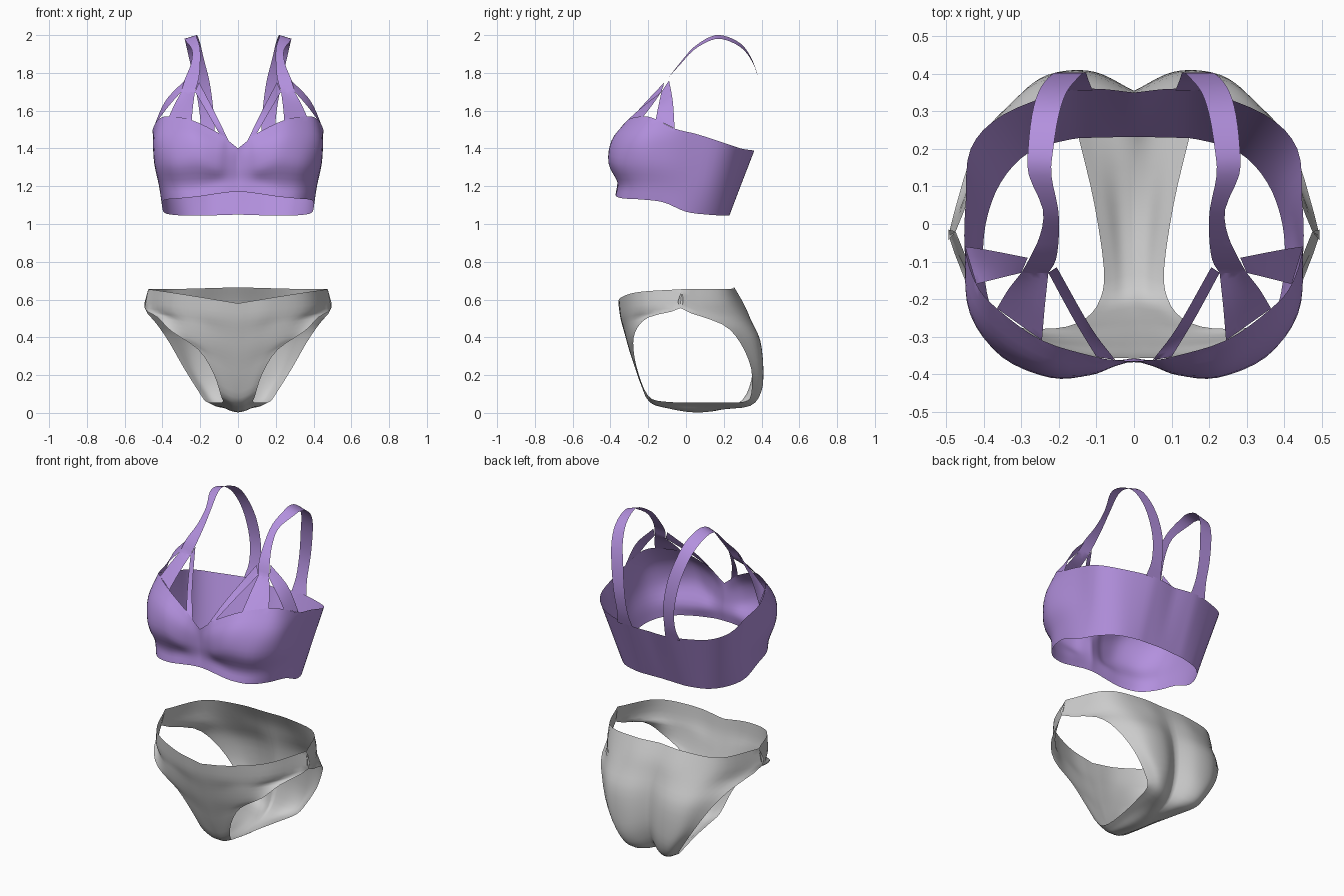
import bpy, bmesh, math
from mathutils import Vector


def spline(pts, n):
    """Catmull-Rom curve through pts with n steps per span."""
    p = [Vector(q) for q in pts]
    p = [2 * p[0] - p[1]] + p + [2 * p[-1] - p[-2]]
    out = []
    for i in range(1, len(p) - 2):
        a, b, c, d = p[i - 1:i + 3]
        for k in range(n):
            t = k / n
            out.append(0.5 * (2 * b + (c - a) * t + (2 * a - 5 * b + 4 * c - d) * t * t
                              + (3 * b - a - 3 * c + d) * t ** 3))
    return out + [p[-2]]


def loft(bm, lines, nu, nv):
    """Smooth sheet through a family of lines with equal point counts."""
    fine = [spline(l, nv) for l in lines]
    grid = list(zip(*[spline(c, nu) for c in zip(*fine)]))
    vs = [[bm.verts.new(q) for q in row] for row in grid]
    for r0, r1 in zip(vs, vs[1:]):
        for j in range(len(r0) - 1):
            bm.faces.new((r0[j], r1[j], r1[j + 1], r0[j + 1]))


def finish(name, bm, color=None):
    bmesh.ops.remove_doubles(bm, verts=bm.verts, dist=0.0005)
    me = bpy.data.meshes.new(name)
    bm.to_mesh(me)
    bm.free()
    ob = bpy.data.objects.new(name, me)
    bpy.context.collection.objects.link(ob)
    m = ob.modifiers.new("mirror", 'MIRROR')
    m.use_clip = True
    m.merge_threshold = 0.001
    if color:
        mat = bpy.data.materials.new(name + "_fabric")
        mat.diffuse_color = color
        me.materials.append(mat)
    bpy.ops.object.select_all(action='DESELECT')
    ob.select_set(True)
    bpy.context.view_layer.objects.active = ob
    bpy.ops.object.shade_smooth_by_angle(angle=math.radians(60))


# ---- top: cups, each line runs from the hem up to the neckline
bm = bmesh.new()
B, C = (.245, -.31, 1.55), (.10, -.354, 1.48)
D, E, F, G = (.30, -.13, 1.70), (.42, -.16, 1.555), (.365, -.225, 1.57), (.45, -.06, 1.505)
N = (.05, -.362, 1.44)
cups = [
    [(0, -.368, 1.17), (0, -.358, 1.23), (0, -.362, 1.29), (0, -.364, 1.35), (0, -.366, 1.40)],
    [(.05, -.37, 1.168), (.05, -.363, 1.23), (.055, -.378, 1.30), (.052, -.378, 1.37), N],
    [(.11, -.372, 1.16), (.12, -.363, 1.225), (.12, -.40, 1.30), (.115, -.396, 1.40), C],
    [(.21, -.368, 1.145), (.22, -.358, 1.215), (.22, -.408, 1.33), (.235, -.388, 1.45), B],
    [(.31, -.33, 1.135), (.32, -.322, 1.21), (.345, -.358, 1.32), (.365, -.32, 1.45), F],
    [(.375, -.24, 1.13), (.39, -.24, 1.21), (.425, -.25, 1.32), (.437, -.23, 1.44), E],
    [(.40, -.12, 1.115), (.415, -.12, 1.20), (.442, -.12, 1.31), (.45, -.10, 1.42), G],
]
# band around the side and back, given by its hem and upper edge
band = [((.395, 0, 1.065), (.448, .06, 1.475)), ((.355, .11, 1.05), (.435, .20, 1.43)),
        ((.28, .19, 1.045), (.35, .29, 1.40)), ((.17, .225, 1.045), (.19, .352, 1.39)),
        ((.09, .23, 1.047), (.10, .36, 1.385)), ((0, .232, 1.05), (0, .35, 1.38))]
for lo, hi in band:
    cups.append([Vector(lo).lerp(Vector(hi), k / 4) for k in range(5)])
loft(bm, cups, 4, 4)

# three strips fanning from the cup up to the strap
J, K, L = (.228, -.13, 1.70), (.206, -.115, 1.75), (.283, -.09, 1.76)
loft(bm, [[N, (.115, -.275, 1.575), K], [C, (.16, -.255, 1.585), J]], 2, 5)
loft(bm, [[B, (.238, -.225, 1.625), J], [F, (.335, -.175, 1.635), D]], 4, 5)
loft(bm, [[E, (.362, -.145, 1.63), D], [G, (.385, -.07, 1.65), L]], 4, 5)

# shoulder strap: y, z, inner x, outer x, drop of the outer edge
strap = [(-.13, 1.70, .228, .30, 0), (-.095, 1.77, .208, .28, 0), (-.03, 1.855, .20, .25, .01),
         (.04, 1.935, .202, .243, .015), (.13, 1.992, .22, .28, .02), (.2, 1.997, .215, .282, .02),
         (.29, 1.955, .20, .272, .02), (.35, 1.87, .18, .255, .01), (.388, 1.75, .15, .23, 0),
         (.404, 1.6, .13, .205, 0), (.385, 1.47, .122, .195, 0), (.355, 1.38, .11, .21, 0)]
loft(bm, [[(a, y, z) for y, z, a, b, d in strap],
          [(b, y, z - d) for y, z, a, b, d in strap]], 2, 3)
finish("bra_top", bm, (0.45, 0.28, 0.73, 1))

# ---- briefs: each line runs from the centre out to the side seam or leg edge
bm = bmesh.new()
front = [
    [(0, -.358, .58), (.18, -.345, .61), (.37, -.25, .64), (.475, -.02, .655)],
    [(0, -.347, .50), (.17, -.338, .52), (.37, -.25, .54), (.494, -.03, .555)],
    [(0, -.325, .42), (.13, -.325, .45), (.28, -.295, .48), (.425, -.20, .505)],
    [(0, -.30, .33), (.11, -.305, .36), (.23, -.295, .385), (.35, -.268, .43)],
    [(0, -.27, .24), (.07, -.275, .265), (.14, -.28, .30), (.21, -.278, .335)],
    [(0, -.235, .14), (.04, -.24, .155), (.09, -.247, .18), (.13, -.252, .21)],
    [(0, -.19, .055), (.03, -.195, .06), (.06, -.20, .075), (.09, -.20, .09)],
    [(0, -.10, .025), (.03, -.10, .03), (.055, -.11, .045), (.08, -.12, .06)],
    [(0, .05, .002), (.04, .05, .012), (.075, .05, .038), (.105, .05, .055)],
]
back = [
    [(0, .20, .02), (.05, .20, .02), (.10, .20, .035), (.14, .20, .055)],
    [(0, .30, .07), (.06, .33, .04), (.12, .34, .04), (.17, .31, .06)],
    [(0, .345, .17), (.09, .393, .13), (.16, .395, .11), (.20, .345, .10)],
    [(0, .355, .28), (.11, .405, .25), (.22, .40, .23), (.285, .345, .235)],
    [(0, .345, .40), (.13, .39, .39), (.26, .375, .38), (.365, .285, .375)],
    [(0, .32, .50), (.15, .345, .49), (.30, .31, .48), (.43, .19, .47)],
    [(0, .295, .58), (.17, .305, .57), (.37, .225, .565), (.494, -.03, .555)],
    [(0, .25, .665), (.17, .255, .66), (.37, .20, .655), (.475, -.02, .655)],
]
loft(bm, front + back, 3, 5)
finish("briefs", bm)
